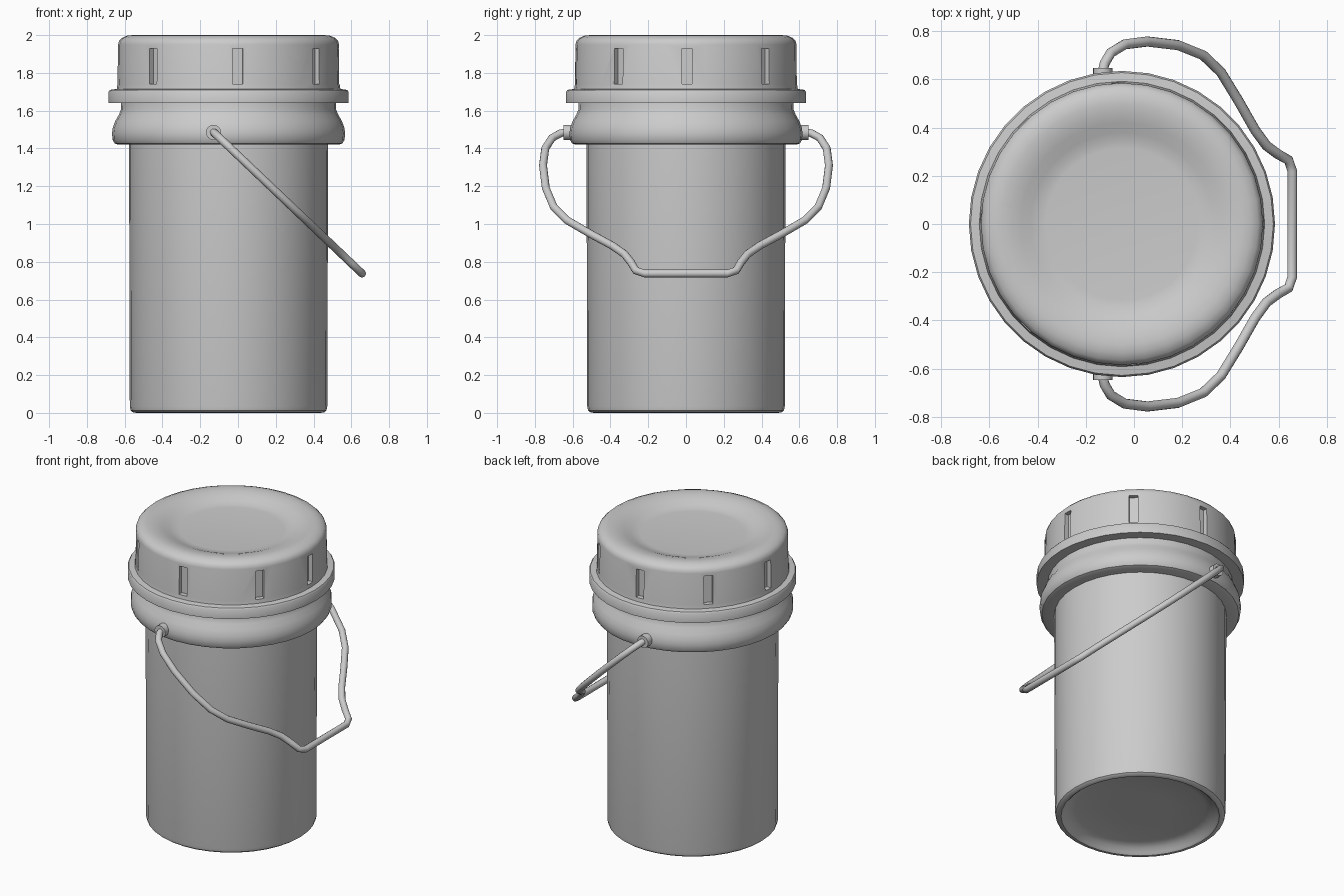
import bpy, bmesh, math
from mathutils import Vector, Matrix

if "Cube" in bpy.data.objects:
    bpy.data.objects.remove(bpy.data.objects["Cube"])

CX = -0.05          # axis of the jar
SEG = 36

grey = bpy.data.materials.new("light grey plastic")
grey.diffuse_color = (0.6, 0.6, 0.6, 1)
grey.use_nodes = True
grey.node_tree.nodes["Principled BSDF"].inputs["Base Color"].default_value = grey.diffuse_color


def finish(bm, name, angle=35):
    bmesh.ops.recalc_face_normals(bm, faces=bm.faces[:])
    me = bpy.data.meshes.new(name)
    bm.to_mesh(me)
    bm.free()
    me.materials.append(grey)
    ob = bpy.data.objects.new(name, me)
    bpy.context.collection.objects.link(ob)
    smooth(ob, angle)
    return ob


def smooth(ob, angle=35):
    bpy.ops.object.select_all(action='DESELECT')
    ob.select_set(True)
    bpy.context.view_layer.objects.active = ob
    bpy.ops.object.shade_smooth_by_angle(angle=math.radians(angle))


def lathe(name, profile):
    """Closed solid of revolution; first and last points are capped."""
    bm = bmesh.new()
    rings = []
    for r, z in profile:
        rings.append([bm.verts.new((CX + r * math.cos(2 * math.pi * i / SEG),
                                    r * math.sin(2 * math.pi * i / SEG), z))
                      for i in range(SEG)])
    for a, b in zip(rings, rings[1:]):
        for i in range(SEG):
            j = (i + 1) % SEG
            bm.faces.new((a[i], a[j], b[j], b[i]))
    bm.faces.new(rings[0])
    bm.faces.new(rings[-1])
    return finish(bm, name)


# Jar body with recessed base
lathe("jar_body", [(0.20, 0.055), (0.40, 0.05), (0.45, 0.035), (0.47, 0.012),
                   (0.485, 0.0), (0.505, 0.002), (0.518, 0.012), (0.523, 0.035),
                   (0.527, 1.45)])

# Bulging collar and neck
lathe("collar", [(0.50, 1.42), (0.585, 1.42), (0.603, 1.427), (0.614, 1.445),
                 (0.617, 1.48), (0.613, 1.51), (0.600, 1.545), (0.580, 1.58),
                 (0.570, 1.605), (0.567, 1.66)])

# Screw lid with flange and dished top
lid = lathe("lid", [(0.50, 1.64), (0.635, 1.64), (0.635, 1.70), (0.628, 1.71),
                    (0.592, 1.715), (0.588, 1.74), (0.585, 1.95), (0.580, 1.97),
                    (0.565, 1.985), (0.535, 1.998), (0.50, 2.0), (0.46, 1.995),
                    (0.42, 1.983), (0.38, 1.967), (0.345, 1.956), (0.315, 1.953)])

# Grip slots cut in the lid
bm = bmesh.new()
for a in (-133, -85.3, -37.6, 0.5, 46, 91.5, 134.5, 177):
    m = (Matrix.Translation((CX, 0, 1.835)) @ Matrix.Rotation(math.radians(a), 4, 'Z')
         @ Matrix.Translation((0.595, 0, 0)) @ Matrix.Diagonal((0.08, 0.055, 0.19, 1)))
    bmesh.ops.create_cube(bm, size=1, matrix=m)
cutter = finish(bm, "slot_cutter")
cutter.hide_render = True
mod = lid.modifiers.new("slots", 'BOOLEAN')
mod.object = cutter
mod.operation = 'DIFFERENCE'
mod.solver = 'EXACT'
bpy.context.view_layer.objects.active = lid
while lid.modifiers[0].name != "slots":
    bpy.ops.object.modifier_move_to_index(modifier="slots", index=0)
bpy.ops.object.select_all(action='DESELECT')
lid.select_set(True)
bpy.context.view_layer.objects.active = lid
bpy.ops.object.modifier_apply(modifier="slots")
bpy.data.objects.remove(cutter)
smooth(lid)

# Pivot knobs on both sides of the collar
for side, label in ((-1, "front"), (1, "back")):
    bm = bmesh.new()
    m = Matrix.Translation((-0.13, side * 0.61, 1.485)) @ Matrix.Rotation(math.pi / 2, 4, 'X')
    bmesh.ops.create_cone(bm, cap_ends=True, segments=16, radius1=0.04, radius2=0.04,
                          depth=0.075, matrix=m)
    finish(bm, label + "_knob")

# Wire handle: half path as (y, z), mirrored, lying in a tilted plane
half = [(0.63, 1.487), (0.665, 1.48), (0.71, 1.455), (0.745, 1.40), (0.757, 1.31),
        (0.742, 1.19), (0.70, 1.09), (0.63, 1.02), (0.51, 0.95), (0.39, 0.885),
        (0.325, 0.84), (0.29, 0.795), (0.265, 0.753), (0.22, 0.738)]
path = [Vector((-0.13 + (1.487 - z) * 1.05, y, z)) for y, z in half]
path += [Vector((p.x, -p.y, p.z)) for p in reversed(path)]
normal = Vector((1, 0, 1.05)).normalized()
bm = bmesh.new()
rings = []
for i, p in enumerate(path):
    t = (path[min(i + 1, len(path) - 1)] - path[max(i - 1, 0)]).normalized()
    side = t.cross(normal)
    rings.append([bm.verts.new(p + 0.021 * (side * math.cos(k * math.pi / 6)
                                            + normal * math.sin(k * math.pi / 6)))
                  for k in range(12)])
for a, b in zip(rings, rings[1:]):
    for k in range(12):
        bm.faces.new((a[k], a[(k + 1) % 12], b[(k + 1) % 12], b[k]))
bm.faces.new(rings[0])
bm.faces.new(rings[-1])
finish(bm, "wire_handle", 60)
